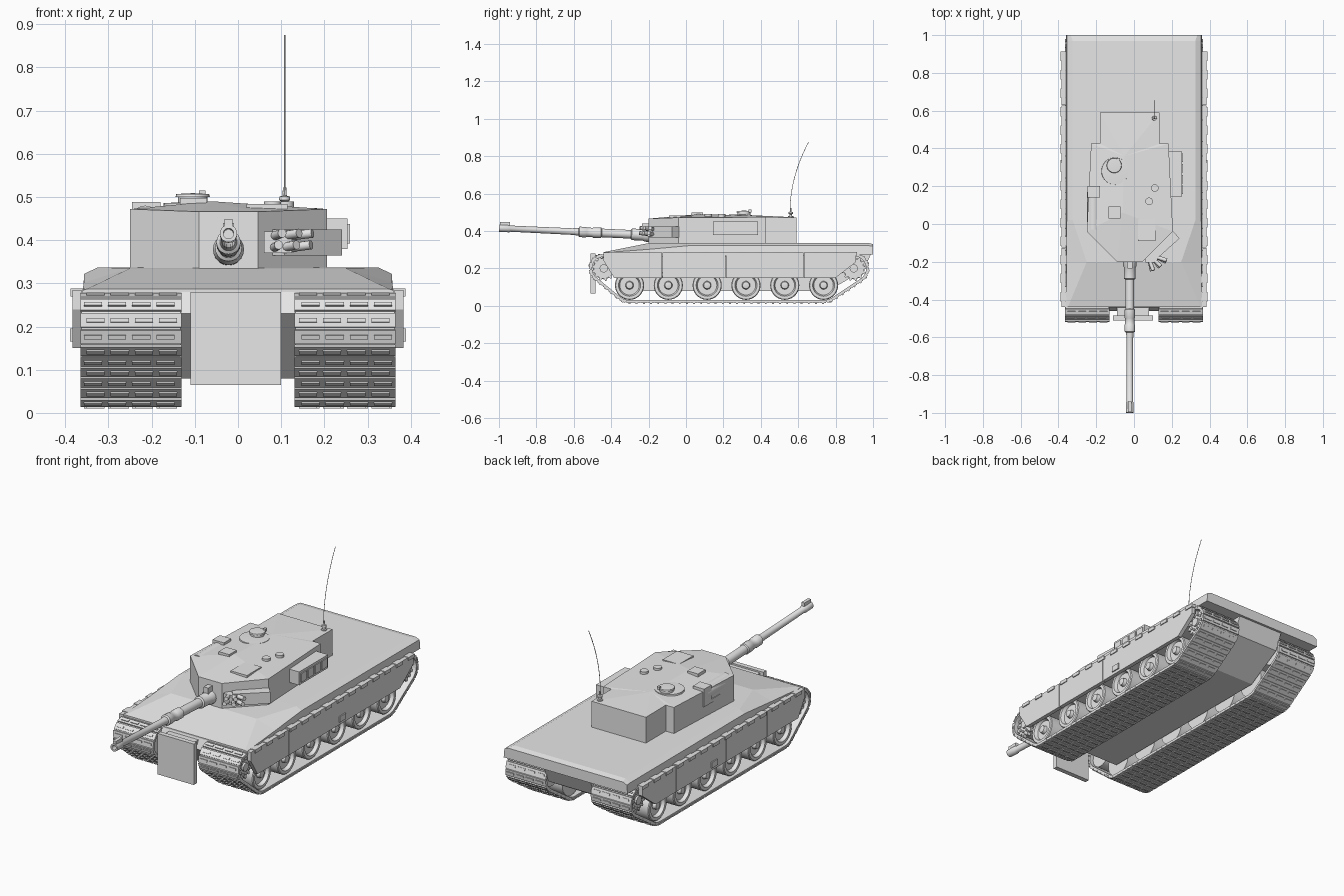
import bpy, bmesh, math
from mathutils import Vector, Matrix
from mathutils.geometry import convex_hull_2d

if "Cube" in bpy.data.objects:
    bpy.data.objects.remove(bpy.data.objects["Cube"])

grey = bpy.data.materials.new("plain_grey")
grey.diffuse_color = (0.8, 0.8, 0.8, 1)
grey.use_nodes = True
grey.node_tree.nodes["Principled BSDF"].inputs["Base Color"].default_value = grey.diffuse_color


def finish(name, bm, smooth=False, mirror=False):
    bmesh.ops.recalc_face_normals(bm, faces=bm.faces)
    me = bpy.data.meshes.new(name)
    bm.to_mesh(me)
    bm.free()
    me.materials.append(grey)
    ob = bpy.data.objects.new(name, me)
    bpy.context.collection.objects.link(ob)
    if mirror:
        ob.modifiers.new("mirror", 'MIRROR').use_clip = False
    if smooth:
        bpy.ops.object.select_all(action='DESELECT')
        ob.select_set(True)
        bpy.context.view_layer.objects.active = ob
        bpy.ops.object.shade_smooth_by_angle(angle=math.radians(35))
    return ob


def add_box(bm, lo, hi, frame=Matrix()):
    lo, hi = Vector(lo), Vector(hi)
    m = frame @ Matrix.Translation((lo + hi) / 2) @ Matrix.Diagonal((*(hi - lo), 1))
    bmesh.ops.create_cube(bm, size=1, matrix=m)


def box(name, lo, hi, frame=Matrix(), mirror=False):
    bm = bmesh.new()
    add_box(bm, lo, hi, frame)
    return finish(name, bm, mirror=mirror)


def add_prism(bm, pts, x0, x1):
    # side-view outline (y, z) pulled across x
    a = [bm.verts.new((x0, y, z)) for y, z in pts]
    b = [bm.verts.new((x1, y, z)) for y, z in pts]
    bm.faces.new(a)
    bm.faces.new(b)
    for i in range(len(pts)):
        j = (i + 1) % len(pts)
        bm.faces.new((a[i], a[j], b[j], b[i]))


def prism(name, pts, x0, x1, mirror=False):
    bm = bmesh.new()
    add_prism(bm, pts, x0, x1)
    return finish(name, bm, mirror=mirror)


def add_lathe(bm, prof, origin, axis, seg=24):
    # profile of (distance along axis, radius)
    m = Matrix.Translation(origin) @ Vector(axis).to_track_quat('Z', 'Y').to_matrix().to_4x4()
    rings = []
    for h, r in prof:
        if r == 0:
            rings.append([bm.verts.new(m @ Vector((0, 0, h)))] * seg)
        else:
            rings.append([bm.verts.new(m @ Vector((r * math.cos(k * math.tau / seg),
                          r * math.sin(k * math.tau / seg), h))) for k in range(seg)])
    for a, b in zip(rings, rings[1:]):
        for k in range(seg):
            n = (k + 1) % seg
            bm.faces.new(list(dict.fromkeys((a[k], a[n], b[n], b[k]))))


def lathe(name, prof, origin, axis, seg=24, mirror=False):
    bm = bmesh.new()
    add_lathe(bm, prof, origin, axis, seg)
    return finish(name, bm, True, mirror)


def rod(l, r):
    return [(0, 0), (0, r), (l, r), (l, 0)]


# --- hull ---
bm = bmesh.new()
stations = [(-0.44, [(.36, .275), (.36, .284), (.35, .287)]),
            (-0.20, [(.36, .275), (.357, .302), (.25, .335)]),
            (0.02, [(.36, .275), (.356, .322), (.325, .337)]),
            (0.97, [(.36, .275), (.356, .322), (.325, .337)]),
            (1.00, [(.36, .275), (.356, .320), (.335, .330)])]
rows = []
for y, half in stations:
    sec = half + [(-x, z) for x, z in reversed(half)]
    rows.append([bm.verts.new((x, y, z)) for x, z in sec])
for a, b in zip(rows, rows[1:]):
    for i in range(6):
        bm.faces.new((a[i], a[(i + 1) % 6], b[(i + 1) % 6], b[i]))
bm.faces.new(rows[0])
bm.faces.new(rows[-1])
finish("upper_hull", bm)
prism("lower_hull", [(-.44, .28), (-.46, .23), (-.30, .08), (.76, .08), (.95, .19), (.99, .28)], -.135, .135)
box("front_flap", (-.11, -.51, .065), (.10, -.485, .28))
box("flap_bracket", (-.09, -.49, .25), (.08, -.43, .272))

# --- side skirts ---
cuts = [-.125, .215, .63]
g = .003
panels = [[(-.44, .285), (-.44, .24), (-.385, .15), (cuts[0] - g, .15), (cuts[0] - g, .285)],
          [(cuts[0], .285), (cuts[0], .15), (cuts[1] - g, .15), (cuts[1] - g, .285)],
          [(cuts[1], .285), (cuts[1], .15), (cuts[2] - g, .15), (cuts[2] - g, .285)],
          [(cuts[2], .285), (cuts[2], .15), (.80, .15), (.91, .235), (.91, .285)]]
bm = bmesh.new()
for p in panels:
    add_prism(bm, p, .362, .383)
finish("side_skirts", bm, mirror=True)
bm = bmesh.new()
for i in range(14):
    y = -.41 + i * .098
    add_box(bm, (.355, y, .270), (.388, y + .05, .288))
finish("skirt_clips", bm, mirror=True)
box("skirt_step", (.38, .29, .165), (.389, .34, .195), mirror=True)

# --- tracks: belt wrapped round the wheels ---
wheel_y = [-.302 + i * .2075 for i in range(6)]
WZ, SPROCKETS = .11, [(-.44, .20), (.897, .20)]
circles = [(wheel_y[0], WZ, .092), (wheel_y[-1], WZ, .092),
           (*SPROCKETS[0], .074), (*SPROCKETS[1], .078)]


def ring(shrink):
    return [Vector((y + (r - shrink) * math.cos(k * math.tau / 32),
                    z + (r - shrink) * math.sin(k * math.tau / 32)))
            for y, z, r in circles for k in range(32)]


outer, inner = ring(0), ring(.012)
order = convex_hull_2d(outer)
loop = [outer[i] for i in order]
if sum(a.x * b.y - a.y * b.x for a, b in zip(loop, loop[1:] + loop[:1])) < 0:
    order = order[::-1]
    loop = loop[::-1]
X0, X1 = .133, .363
bm = bmesh.new()
vs = [[bm.verts.new((x, src[i].x, src[i].y)) for i in order]
      for src, x in ((outer, X0), (outer, X1), (inner, X1), (inner, X0))]
for a, b in zip(vs, vs[1:] + vs[:1]):
    for i in range(len(order)):
        j = (i + 1) % len(order)
        bm.faces.new((a[i], a[j], b[j], b[i]))
finish("track_belt", bm, mirror=True)

# track links with raised, staggered pads
total = sum((b - a).length for a, b in zip(loop, loop[1:] + loop[:1]))
count = 84
pitch = total / count
bm = bmesh.new()
walked, n = 0.0, 0
for a, b in zip(loop, loop[1:] + loop[:1]):
    seg = (b - a).length
    t = (b - a).normalized()
    while n < count and n * pitch < walked + seg:
        p = a + t * (n * pitch - walked)
        f = Matrix(((1, 0, 0, 0), (0, t.x, t.y, p.x), (0, t.y, -t.x, p.y), (0, 0, 0, 1)))
        add_box(bm, (X0 - .002, -pitch * .43, -.004), (X1 + .002, pitch * .43, .004), f)
        for k in range(4):
            x = X0 + .008 + k * .056 + (.006 if n % 2 else 0)
            add_box(bm, (x, -.005, .002), (x + .042, .005, .008), f)
        n += 1
    walked += seg
finish("track_links", bm, mirror=True)

# --- wheels ---
wheel = [(.15, 0), (.15, .078), (.235, .078), (.235, .06), (.265, .06), (.265, .078), (.348, .078),
         (.352, .074), (.352, .059), (.334, .052), (.334, .022), (.352, .018), (.354, .008), (.354, 0)]
for i, y in enumerate(wheel_y):
    lathe(f"road_wheel_{i + 1}", wheel, (0, y, WZ), (1, 0, 0), 28, True)
for label, (y, z) in zip(("front", "rear"), SPROCKETS):
    lathe(label + "_drum", [(.15, 0), (.15, .058), (.325, .058), (.325, 0)], (0, y, z), (1, 0, 0), 24, True)
    bm = bmesh.new()
    pts = []
    for k in range(52):
        r = .067 if k % 4 < 2 else .053
        pts.append((y + r * math.cos(k * math.tau / 52), z + r * math.sin(k * math.tau / 52)))
    add_prism(bm, pts, .325, .345)
    for k in range(10):
        u = k * math.tau / 10
        add_lathe(bm, rod(.006, .007), (.345, y + .04 * math.cos(u), z + .04 * math.sin(u)), (1, 0, 0), 8)
    add_lathe(bm, rod(.01, .022), (.345, y, z), (1, 0, 0), 16)
    finish(label + "_sprocket", bm, mirror=True)

# --- turret ---
CX = -.022
half = [(.068, -.20, .466), (.228, -.04, .472), (.205, .425, .474), (.158, .425, .474), (.158, .59, .473)]
outline = [(CX + x, y, z) for x, y, z in half] + [(CX - x, y, z) for x, y, z in reversed(half)]
bm = bmesh.new()
low = [bm.verts.new((x, y, .333)) for x, y, z in outline]
top = [bm.verts.new(p) for p in outline]
peaks = [bm.verts.new((-.06, .06, .490)), bm.verts.new((-.05, .36, .484))]
bm.faces.new(low)
for i in range(10):
    j = (i + 1) % 10
    bm.faces.new((low[i], low[j], top[j], top[i]))
for side in (top[:5], top[:4:-1]):      # roof panels rising to the ridge
    f, s, r, c, b = side
    for face in ((f, s, peaks[0]), (s, r, peaks[1], peaks[0]), (r, c, peaks[1]), (c, b, peaks[1])):
        bm.faces.new(face)
bm.faces.new((top[0], top[9], peaks[0]))
bm.faces.new((top[4], top[5], peaks[1]))
finish("turret", bm)

# gun, tilted slightly upward
aim = Vector((0, -1, .047)).normalized()
base = Vector((-.022, -.18, .377))
gun = [(0, 0), (0, .036), (.04, .036), (.05, .031), (.11, .031), (.115, .023), (.27, .023), (.275, .028),
       (.315, .028), (.32, .025), (.35, .025), (.355, .028), (.39, .028), (.395, .020), (.43, .0175),
       (.76, .0165), (.765, .020), (.82, .020), (.82, .012), (.76, .012), (.76, 0)]
lathe("gun_barrel", gun, base, aim, 20)
box("muzzle_sight", (-.031, -.995, .43), (-.013, -.94, .449))
box("coaxial_sight", (-.035, -.235, .40), (-.009, -.195, .44))

# stowage tube on the left
lathe("stowage_tube", rod(.20, .033), (-.215, -.03, .447), (0, 1, 0), 20)
box("tube_mount", (-.246, .14, .395), (-.18, .20, .489))
box("tube_shelf", (-.246, -.025, .395), (-.18, .16, .413))

# side bin with four inset covers
box("side_bin", (.17, .145, .38), (.254, .385, .45))
bm = bmesh.new()
for k in range(4):
    y = .158 + k * .057
    add_box(bm, (.25, y, .392), (.259, y + .045, .438))
finish("bin_covers", bm)

# slanted box and smoke tubes at the front right
slant = Matrix.Translation((.157, -.117, .395)) @ Matrix.Rotation(math.radians(42), 4, 'Z')
box("slanted_box", (-.09, -.026, -.03), (.09, .026, .03), slant)
bm = bmesh.new()
for row, z in enumerate((.382, .409)):
    for k in range(3):
        a = math.radians(-78 + k * 26 + row * 8)
        add_lathe(bm, rod(.06, .0105), (.082 + k * .017, -.19 + k * .008, z),
                  (math.cos(a), math.sin(a), .12), 12)
add_box(bm, (.06, -.205, .37), (.125, -.16, .42))
finish("smoke_tubes", bm, True)

# --- roof fittings ---
lathe("cupola_base", [(0, 0), (0, .075), (.028, .072), (.031, 0)], (-.10, .28, .458), (0, 0, 1), 24)
lathe("cupola_hatch", [(0, 0), (0, .034), (.014, .034), (.014, .04), (.021, .038), (.023, 0)],
      (-.105, .31, .486), (0, 0, 1), 24)
box("hatch_handle", (-.09, .335, .50), (-.075, .35, .515))
box("roof_sight", (-.134, .03, .468), (-.072, .092, .498))
box("roof_plate", (.02, -.09, .466), (.115, .03, .484))
for i, (x, y) in enumerate(((.08, .12), (.11, .19))):
    lathe(f"roof_cap_{i + 1}", rod(.03, .02), (x, y, .46), (0, 0, 1), 16)

# --- antenna ---
lathe("antenna_base", [(0, 0), (0, .014), (.012, .014), (.013, .007), (.022, .007), (.026, .013),
                       (.034, .012), (.036, .005), (.055, .004), (.055, 0)], (.108, .56, .467), (0, 0, 1), 12)
bm = bmesh.new()
path = [Vector((.108, .556 + .099 * (k / 12) ** 2, .50 + .375 * k / 12)) for k in range(13)]
for a, b in zip(path, path[1:]):
    add_lathe(bm, rod((b - a).length, .0016), a, b - a, 6)
finish("antenna", bm)
